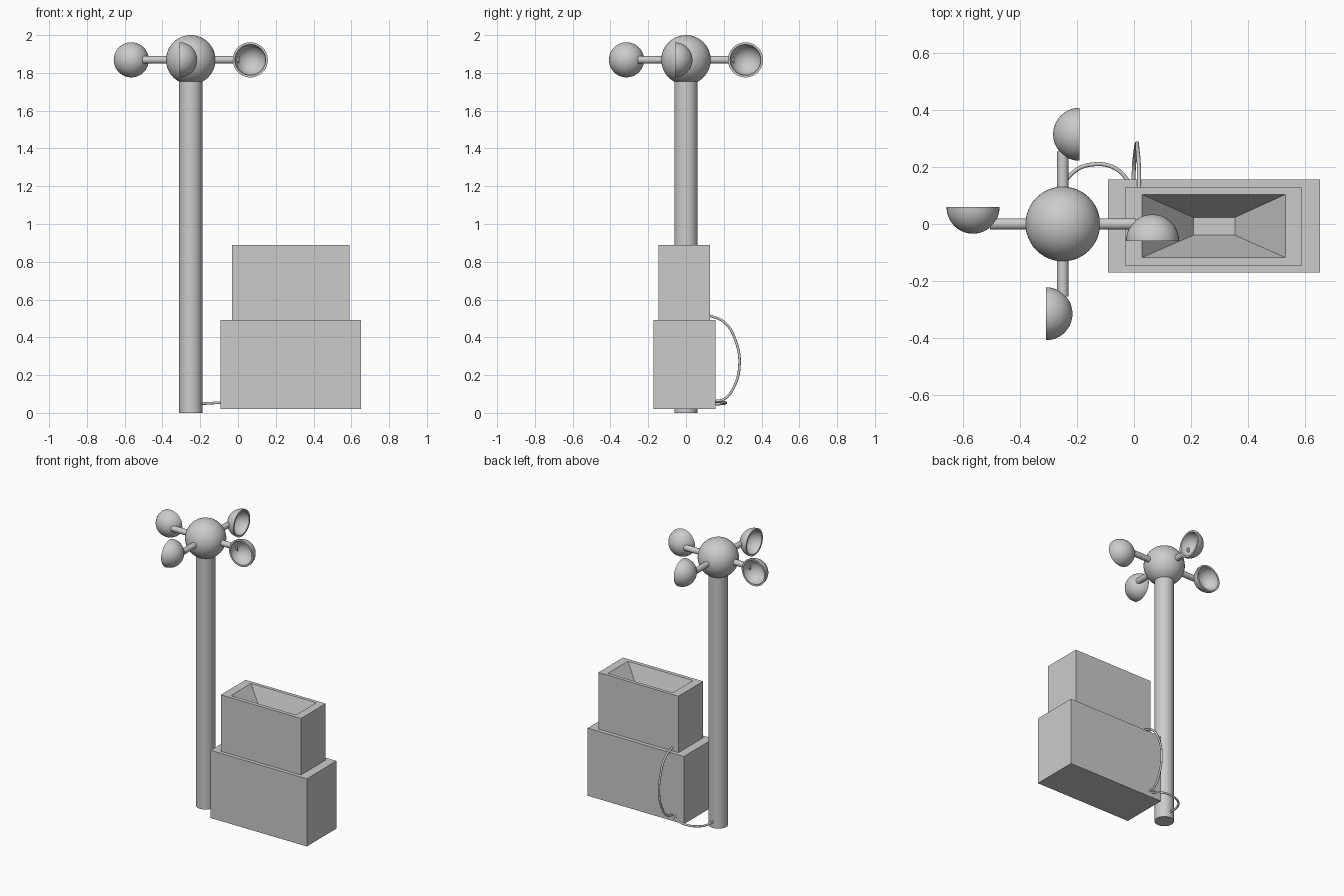
import bpy, bmesh, math
from mathutils import Matrix, Vector

if "Cube" in bpy.data.objects:
    bpy.data.objects.remove(bpy.data.objects["Cube"])

grey = bpy.data.materials.new("light_grey")
grey.diffuse_color = (0.6, 0.6, 0.6, 1)
grey.use_nodes = True
grey.node_tree.nodes["Principled BSDF"].inputs["Base Color"].default_value = grey.diffuse_color

HUB = Vector((-0.25, 0.0, 1.869))


def add(name, bm, smooth=False):
    bmesh.ops.recalc_face_normals(bm, faces=bm.faces)
    me = bpy.data.meshes.new(name)
    bm.to_mesh(me)
    bm.free()
    ob = bpy.data.objects.new(name, me)
    bpy.context.collection.objects.link(ob)
    me.materials.append(grey)
    if smooth:
        bpy.ops.object.select_all(action='DESELECT')
        ob.select_set(True)
        bpy.context.view_layer.objects.active = ob
        bpy.ops.object.shade_smooth_by_angle(angle=math.radians(35))
    return ob


def box_bm(lo, hi):
    bm = bmesh.new()
    lo, hi = Vector(lo), Vector(hi)
    bmesh.ops.create_cube(bm, size=1, matrix=Matrix.Translation((lo + hi) / 2)
                          @ Matrix.Diagonal((*(hi - lo), 1)))
    return bm


def rod(name, length, radius, matrix):
    bm = bmesh.new()
    bmesh.ops.create_cone(bm, cap_ends=True, segments=32, radius1=radius,
                          radius2=radius, depth=length, matrix=matrix)
    return add(name, bm, True)


def cup(name, matrix, outer=0.093, inner=0.081, steps=12):
    # hollow half sphere, opening towards local +z
    bm = bmesh.new()
    ang = [math.pi / 2 * i / steps for i in range(steps + 1)]
    prof = [(outer * math.sin(a), 0, -outer * math.cos(a)) for a in ang]
    prof += [(inner * math.sin(a), 0, -inner * math.cos(a)) for a in reversed(ang)]
    vs = [bm.verts.new(p) for p in prof]
    es = [bm.edges.new(p) for p in zip(vs, vs[1:])]
    bmesh.ops.spin(bm, geom=vs + es, cent=(0, 0, 0), axis=(0, 0, 1),
                   angle=math.tau, steps=40)
    bmesh.ops.remove_doubles(bm, verts=bm.verts, dist=1e-4)
    bmesh.ops.transform(bm, matrix=matrix, verts=bm.verts)
    return add(name, bm, True)


def cable(name, pts, radius=0.007):
    cu = bpy.data.curves.new(name, 'CURVE')
    cu.dimensions = '3D'
    cu.bevel_depth = radius
    cu.bevel_resolution = 3
    cu.use_fill_caps = True
    sp = cu.splines.new('BEZIER')
    sp.bezier_points.add(len(pts) - 1)
    for bp, p in zip(sp.bezier_points, pts):
        bp.co = p
        bp.handle_left_type = bp.handle_right_type = 'AUTO'
    cu.materials.append(grey)
    ob = bpy.data.objects.new(name, cu)
    bpy.context.collection.objects.link(ob)


# mast and hub
rod("mast", 1.8, 0.062, Matrix.Translation((HUB.x, 0, 0.9)))
bm = bmesh.new()
bmesh.ops.create_uvsphere(bm, u_segments=48, v_segments=24, radius=0.131,
                          matrix=Matrix.Translation(HUB))
add("hub", bm, True)

# four arms with wind cups
for i in range(4):
    turn = Matrix.Translation(HUB) @ Matrix.Rotation(i * math.pi / 2, 4, 'Z')
    rod(f"arm_{i + 1}", 0.16, 0.02, turn @ Matrix.Translation((0.175, 0, 0))
        @ Matrix.Rotation(math.pi / 2, 4, 'Y'))
    cup(f"cup_{i + 1}", turn @ Matrix.Translation((0.315, -0.059, 0))
        @ Matrix.Rotation(math.pi / 2, 4, 'X'))

# lower box
add("lower_box", box_bm((-0.092, -0.171, 0.02), (0.652, 0.156, 0.493)))

# upper box with a tapering funnel sunk into its top
bm = box_bm((-0.031, -0.145, 0.493), (0.589, 0.128, 0.888))
bm.normal_update()
top = max(bm.faces, key=lambda f: f.calc_center_median().z)


def fit(face, x0, x1, y0, y1, z):
    c = face.calc_center_median()
    for v in face.verts:
        v.co = (x1 if v.co.x > c.x else x0, y1 if v.co.y > c.y else y0, z)


bmesh.ops.inset_region(bm, faces=[top], thickness=0.03)
fit(top, 0.028, 0.532, -0.118, 0.104, 0.888)
bmesh.ops.inset_region(bm, faces=[top], thickness=0.03)
fit(top, 0.209, 0.354, -0.039, 0.023, 0.638)
add("funnel_box", bm)

# cables on the back
cable("box_cable", [(0.018, 0.115, 0.52), (0.017, 0.205, 0.478),
                    (0.012, 0.265, 0.375), (0.01, 0.283, 0.25),
                    (0.005, 0.255, 0.14), (0.0, 0.205, 0.075),
                    (-0.002, 0.145, 0.06)])
cable("mast_cable", [(-0.25, 0.05, 0.045), (-0.25, 0.12, 0.045),
                     (-0.215, 0.18, 0.047), (-0.135, 0.21, 0.052),
                     (-0.06, 0.192, 0.057), (-0.015, 0.145, 0.06)])
